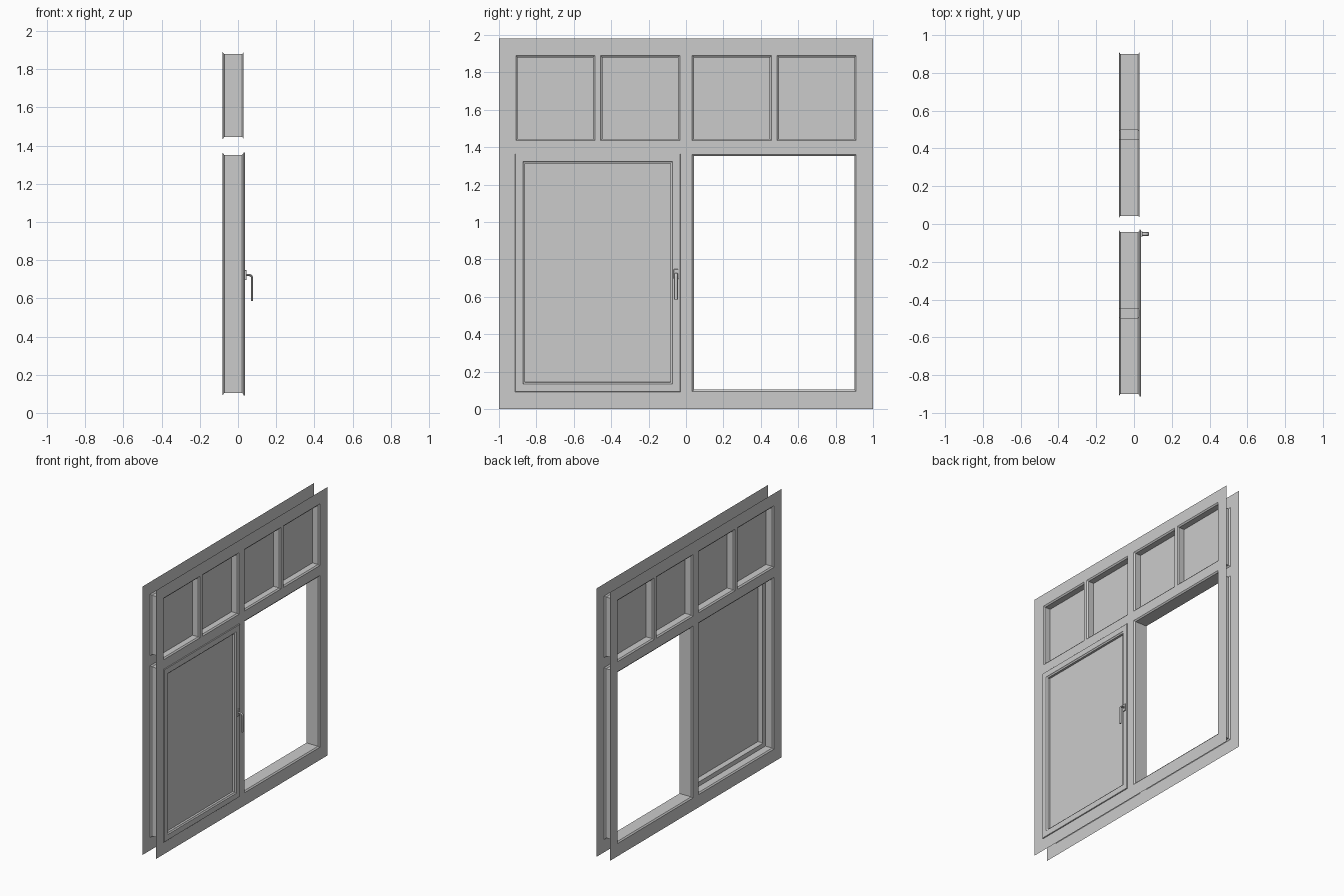
import bpy, bmesh, math

if "Cube" in bpy.data.objects:
    bpy.data.objects.remove(bpy.data.objects["Cube"])

FRONT, BACK, CH = 0.03, -0.08, 0.01


def finish(name, bm):
    me = bpy.data.meshes.new(name)
    bm.to_mesh(me)
    bm.free()
    ob = bpy.data.objects.new(name, me)
    bpy.context.collection.objects.link(ob)
    return ob


def ring(bm, rect, x, inset):
    y0, y1, z0, z1 = rect
    i = inset
    return [bm.verts.new((x, y, z)) for y, z in
            ((y0 + i, z0 + i), (y1 - i, z0 + i), (y1 - i, z1 - i), (y0 + i, z1 - i))]


def loft(bm, rect, profile):
    """Sweep an (x, inset) profile around a rectangle."""
    rings = [ring(bm, rect, x, i) for x, i in profile]
    for a, b in zip(rings, rings[1:]):
        for k in range(4):
            j = (k + 1) % 4
            bm.faces.new((a[k], a[j], b[j], b[k]))


def sheet(bm, x, holes, flip):
    """Flat face sheet with rectangular holes."""
    ys = sorted({-1, 1} | {v for h in holes for v in h[:2]})
    zs = sorted({0, 1.98} | {v for h in holes for v in h[2:]})
    v = [[bm.verts.new((x, y, z)) for z in zs] for y in ys]
    for a in range(len(ys) - 1):
        for b in range(len(zs) - 1):
            cy, cz = (ys[a] + ys[a + 1]) / 2, (zs[b] + zs[b + 1]) / 2
            if any(h[0] < cy < h[1] and h[2] < cz < h[3] for h in holes):
                continue
            q = [v[a][b], v[a + 1][b], v[a + 1][b + 1], v[a][b + 1]]
            bm.faces.new(q[::-1] if flip else q)


def pane(name, rect, x):
    bm = bmesh.new()
    bm.faces.new(ring(bm, rect, x, CH))
    finish(name, bm)


# Openings: four small lights above, two large ones below
upper = [(0.033, 0.457, 1.435, 1.89), (0.487, 0.91, 1.435, 1.89)]
upper += [(-b, -a, c, d) for a, b, c, d in upper]
lower = [(0.033, 0.91, 0.094, 1.362), (-0.91, -0.033, 0.094, 1.362)]
holes = upper + lower

# Fixed frame: two face sheets joined by chamfered reveals
bm = bmesh.new()
sheet(bm, FRONT, holes, False)
sheet(bm, BACK, holes, True)
for h in holes:
    loft(bm, h, [(FRONT, 0), (FRONT - 0.008, CH), (BACK + 0.008, CH), (BACK, 0)])
bmesh.ops.remove_doubles(bm, verts=bm.verts, dist=1e-5)
bmesh.ops.dissolve_limit(bm, angle_limit=0.01, verts=bm.verts, edges=bm.edges)
finish("window_frame", bm)

# Upper glass
for n, h in enumerate(upper):
    pane(f"upper_glass_{n + 1}", h, -0.022)

# Closed sash with recessed glass
sash = (-0.913, -0.03, 0.091, 1.365)
bm = bmesh.new()
loft(bm, sash, [(FRONT, 0), (0.035, 0), (0.037, 0.002), (0.037, 0.042),
                (0.033, 0.045), (0.03, 0.052), (0.02, 0.053),
                (-0.005, 0.053), (-0.018, 0.045), (-0.018, 0.013)])
finish("sash", bm)
pane("sash_glass", (-0.87, -0.073, 0.134, 1.322), 0.015)

# Handle base plate
HY = -0.053
bm = bmesh.new()
bmesh.ops.create_cube(bm, size=1)
for v in bm.verts:
    v.co = (0.0405 + v.co.x * 0.009, HY + v.co.y * 0.026, 0.722 + v.co.z * 0.052)
ob = finish("handle_plate", bm)
bev = ob.modifiers.new("bevel", "BEVEL")
bev.width, bev.segments = 0.003, 2

# Handle lever: stem, bend and flattened grip
pts = [(0.040, 0.722), (0.058, 0.722)]
pts += [(0.058 + 0.016 * math.sin(a), 0.706 + 0.016 * math.cos(a))
        for a in (math.radians(d) for d in range(15, 91, 15))]
pts += [(0.074, 0.65), (0.074, 0.587)]
cu = bpy.data.curves.new("handle_lever", "CURVE")
cu.dimensions = "3D"
cu.bevel_depth, cu.bevel_resolution, cu.use_fill_caps = 0.006, 3, True
sp = cu.splines.new("POLY")
sp.points.add(len(pts) - 1)
for p, (x, z) in zip(sp.points, pts):
    p.co = (x, 0, z, 1)
lever = bpy.data.objects.new("handle_lever", cu)
lever.location.y = HY
lever.scale.y = 1.7
bpy.context.collection.objects.link(lever)
bpy.context.view_layer.objects.active = lever
lever.select_set(True)
bpy.ops.object.convert(target="MESH")
bpy.ops.object.shade_smooth_by_angle()
